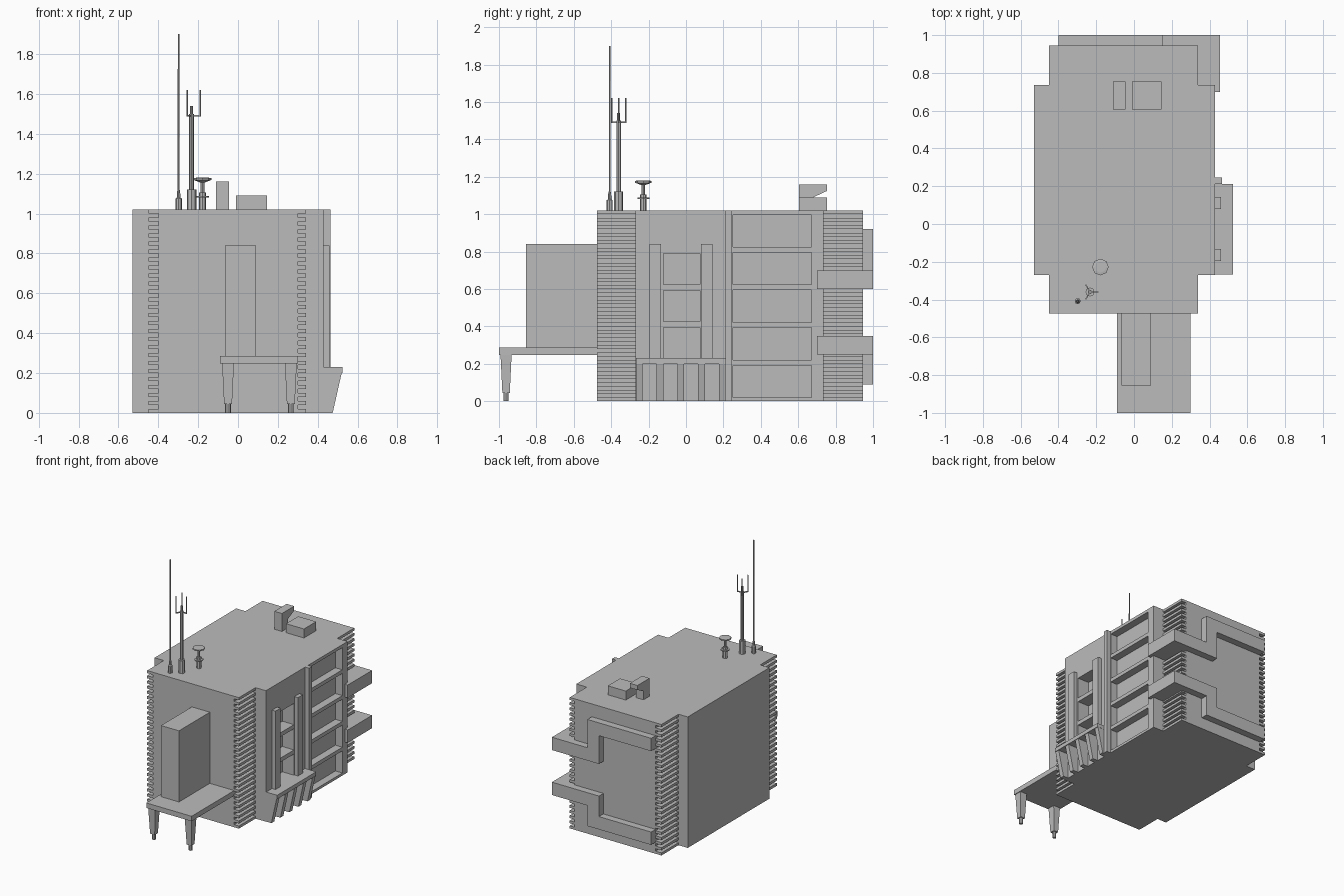
import bpy, bmesh, math
from mathutils import Vector

old = bpy.data.objects.get("Cube")
if old:
    bpy.data.objects.remove(old, do_unlink=True)

GREY = bpy.data.materials.new("plain grey")
GREY.use_nodes = True
GREY.diffuse_color = (0.5, 0.5, 0.5, 1)
GREY.node_tree.nodes["Principled BSDF"].inputs["Base Color"].default_value = (0.5, 0.5, 0.5, 1)


def finish(name, bm):
    bmesh.ops.recalc_face_normals(bm, faces=bm.faces)
    mesh = bpy.data.meshes.new(name)
    bm.to_mesh(mesh)
    bm.free()
    mesh.materials.append(GREY)
    ob = bpy.data.objects.new(name, mesh)
    bpy.context.collection.objects.link(ob)
    return ob


def add_box(bm, x, y, z):
    """Box from (low, high) ranges."""
    verts = bmesh.ops.create_cube(bm, size=1)["verts"]
    for v in verts:
        v.co = Vector([(r[0] + r[1]) / 2 + c * (r[1] - r[0]) for c, r in zip(v.co, (x, y, z))])


def boxes(name, items):
    bm = bmesh.new()
    for item in items:
        add_box(bm, *item)
    return finish(name, bm)


def add_prism(bm, points, axis, low, high):
    """Extrude a profile along x (points are y, z) or y (points are x, z)."""
    make = (lambda p: (low, *p)) if axis == "x" else (lambda p: (p[0], low, p[1]))
    face = bm.faces.new([bm.verts.new(make(p)) for p in points])
    out = bmesh.ops.extrude_face_region(bm, geom=[face])["geom"]
    shift = Vector((high - low, 0, 0) if axis == "x" else (0, high - low, 0))
    bmesh.ops.translate(bm, vec=shift, verts=[g for g in out if isinstance(g, bmesh.types.BMVert)])


def add_turned(bm, x, y, profile, sides=8, turn=0.0):
    """Closed stack of rings from (radius, z) points."""
    rings = []
    for r, z in profile:
        angles = [turn + math.tau * i / sides for i in range(sides)]
        rings.append([bm.verts.new((x + r * math.cos(a), y + r * math.sin(a), z)) for a in angles])
    for a, b in zip(rings, rings[1:]):
        for i in range(sides):
            j = (i + 1) % sides
            bm.faces.new((a[i], a[j], b[j], b[i]))
    bm.faces.new(rings[0][::-1])
    bm.faces.new(rings[-1])


def turned(name, x, y, profile, sides=8):
    bm = bmesh.new()
    add_turned(bm, x, y, profile, sides)
    return finish(name, bm)


TOP = 1.02
FRONT, BACK = -0.475, 0.945
WALL = 0.43

# Main block with recessed windows in the side wall
main = boxes("main_block", [((-0.53, WALL), (-0.27, 0.735), (0, TOP))])
openings = []
for i in range(5):
    z = 0.02 + i * 0.201
    openings.append(((WALL - 0.06, 0.5), (0.25, 0.67), (z, z + 0.172)))
for i in range(3):
    z = 0.23 + i * 0.197
    openings.append(((WALL - 0.1, 0.5), (-0.12, 0.075), (z, z + 0.165)))
cutter = boxes("window_cutter", openings)
cutter.hide_render = True
mod = main.modifiers.new("windows", "BOOLEAN")
mod.operation = "DIFFERENCE"
mod.solver = "EXACT"
mod.object = cutter
bpy.context.view_layer.objects.active = main
bpy.ops.object.modifier_apply(modifier=mod.name)
bpy.data.objects.remove(cutter, do_unlink=True)

# Narrower block running front to back
boxes("long_block", [((-0.40, 0.30), (FRONT, BACK), (0, TOP))])

# Slatted corners
PITCH = TOP / 25.5
for end, y in (("front", (FRONT, -0.26)), ("back", (0.73, BACK))):
    for side, x in (("right", (-0.45, -0.39)), ("left", (0.29, 0.34))):
        slats = [(x, y, (i * PITCH, (i + 0.5) * PITCH)) for i in range(26)]
        boxes(f"{end}_{side}_slats", slats)

# Side wall pillar and pilasters
boxes("tall_pillar", [((WALL - 0.01, 0.465), (0.212, 0.247), (0, TOP))])
boxes("pilasters", [((WALL - 0.01, 0.46), (y, y + 0.062), (0.23, 0.84)) for y in (-0.195, 0.08)])

# Sloped side ledge on fins
boxes("ledge_top", [((WALL - 0.01, 0.525), (-0.268, 0.213), (0.2, 0.23))])
bm = bmesh.new()
for i in range(5):
    y = -0.268 + i * 0.111
    add_prism(bm, [(0.42, 0), (0.475, 0), (0.52, 0.2), (0.42, 0.2)], "y", y, y + 0.036)
finish("ledge_fins", bm)

# Stepped bands wrapping the back corner
for name, side_z, far_z in (("upper_band", 0.6, 0.82), ("lower_band", 0.25, 0.09)):
    low, high = min(side_z, far_z), max(side_z, far_z) + 0.1
    bm = bmesh.new()
    near, far = (side_z, side_z + 0.1), (far_z, far_z + 0.1)
    k = 0 if far_z > side_z else 1
    outline = [(0.455, near[k]), (0.05, near[k]), (0.05, far[k]), (-0.40, far[k]),
               (-0.40, far[1 - k]), (0.15, far[1 - k]), (0.15, near[1 - k]), (0.455, near[1 - k])]
    add_prism(bm, outline, "y", BACK - 0.005, 1.0)
    add_box(bm, (0.29, 0.455), (0.70, BACK), near)
    finish(name, bm)

# Front deck with two tapered legs and the tall cabinet
boxes("front_deck", [((-0.09, 0.30), (-1.0, FRONT + 0.01), (0.247, 0.286))])
for name, x in (("right_leg", -0.05), ("left_leg", 0.265)):
    bm = bmesh.new()
    add_turned(bm, x, -0.962, [(0.028, 0.045), (0.042, 0.25)], 4, math.pi / 4)
    add_turned(bm, x, -0.962, [(0.014, 0), (0.014, 0.05)])
    finish(name, bm)
boxes("front_cabinet", [((-0.065, 0.09), (-0.855, FRONT + 0.01), (0.28, 0.84))])

# Roof vent and hooded duct
boxes("roof_vent", [((-0.01, 0.145), (0.605, 0.755), (TOP - 0.01, 1.09))])
bm = bmesh.new()
hood = [(0.605, 1.01), (0.68, 1.01), (0.68, 1.09), (0.755, 1.125), (0.755, 1.16), (0.605, 1.16)]
add_prism(bm, hood, "x", -0.11, -0.045)
finish("hooded_duct", bm)

# Tall whip aerial
turned("whip_aerial", -0.298, -0.408,
       [(0.016, TOP), (0.016, 1.075), (0.009, 1.08), (0.008, 1.11), (0.005, 1.12), (0.004, 1.9)])

# Mast with three prongs
MX, MY = -0.233, -0.36
bm = bmesh.new()
add_turned(bm, MX, MY, [(0.024, TOP), (0.024, 1.12), (0.012, 1.12), (0.012, 1.5),
                        (0.008, 1.5), (0.008, 1.54)])
for i in range(3):
    a = math.tau * i / 3
    out = Vector((math.cos(a), math.sin(a), 0))
    add_turned(bm, MX + 0.043 * out.x, MY + 0.043 * out.y, [(0.004, 1.487), (0.004, 1.62)], 6)
    arm = bmesh.ops.create_cube(bm, size=1)["verts"]
    bmesh.ops.scale(bm, vec=(0.043, 0.006, 0.008), verts=arm)
    bmesh.ops.translate(bm, vec=(0.0215, 0, 0), verts=arm)
    for v in arm:
        v.co = Vector((MX + v.co.x * out.x - v.co.y * out.y,
                       MY + v.co.x * out.y + v.co.y * out.x, 1.491 + v.co.z))
finish("three_prong_mast", bm)

# Small mushroom vent
turned("mushroom_vent", -0.178, -0.228,
       [(0.018, TOP), (0.018, 1.08), (0.032, 1.08), (0.032, 1.088), (0.018, 1.088), (0.018, 1.105),
        (0.009, 1.105), (0.009, 1.155), (0.03, 1.163), (0.044, 1.168), (0.044, 1.178), (0.03, 1.18)])
